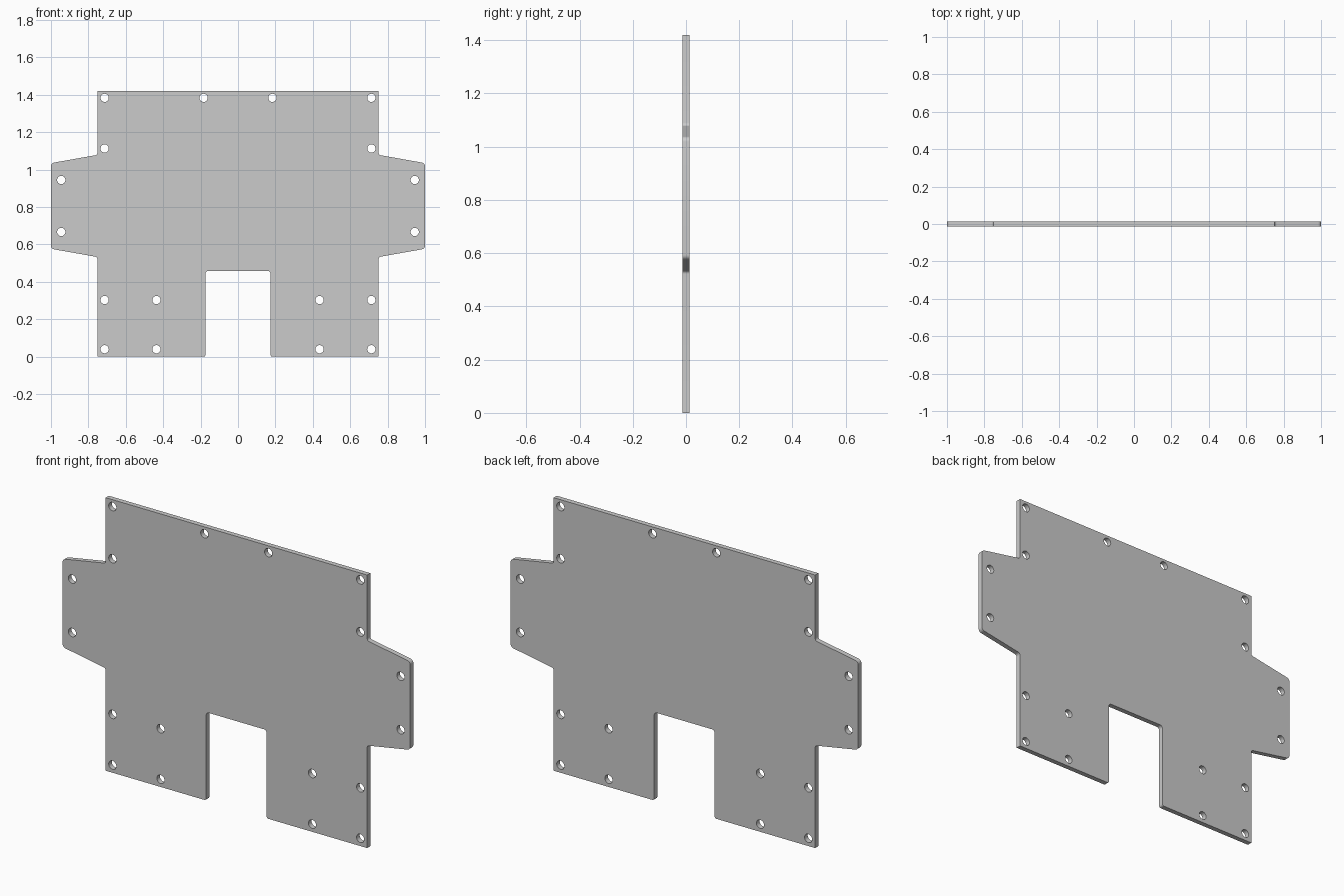
import bpy, math
from mathutils import Vector

if "Cube" in bpy.data.objects:
    bpy.data.objects.remove(bpy.data.objects["Cube"])

THICKNESS = 0.026
HOLE_R = 0.022


def rounded(corners, steps=6):
    """Replace each (x, z, radius) corner with a true arc."""
    out = []
    n = len(corners)
    for i, (x, z, r) in enumerate(corners):
        p = Vector((x, z))
        if r == 0:
            out.append(p)
            continue
        a = (Vector(corners[i - 1][:2]) - p).normalized()
        b = (Vector(corners[(i + 1) % n][:2]) - p).normalized()
        half = a.angle(b) / 2
        centre = p + (a + b).normalized() * (r / math.sin(half))
        trim = r / math.tan(half)
        start, end = p + a * trim - centre, p + b * trim - centre
        sweep = start.angle(end)
        for k in range(steps + 1):
            t = k / steps
            d = start * math.sin((1 - t) * sweep) + end * math.sin(t * sweep)
            out.append(centre + d / math.sin(sweep))
    return out


def circle(cx, cz, r, n=32):
    return [Vector((cx + r * math.cos(math.tau * k / n),
                    cz + r * math.sin(math.tau * k / n))) for k in range(n)]


def add_loop(curve, points):
    spline = curve.splines.new('POLY')
    spline.points.add(len(points) - 1)
    for sp, p in zip(spline.points, points):
        sp.co = (p.x, p.y, 0, 1)
    spline.use_cyclic_u = True


# Right half of the outline, from notch top to top edge: x, z, corner radius
half_outline = [
    (0.174, 0.459, 0.016), (0.174, 0.0, 0.01), (0.752, 0.0, 0),
    (0.752, 0.533, 0.014), (1.0, 0.577, 0.02), (1.0, 1.035, 0.02),
    (0.752, 1.079, 0.014), (0.752, 1.42, 0),
]
outline = half_outline + [(-x, z, r) for x, z, r in reversed(half_outline)]

# Screw holes on the right half, mirrored to the left
holes = [
    (0.184, 1.384), (0.713, 1.384), (0.713, 1.113),
    (0.945, 0.945), (0.945, 0.667),
    (0.713, 0.303), (0.436, 0.303), (0.713, 0.040), (0.436, 0.040),
]

# Flat plate: filled outline with holes, extruded to thickness
curve = bpy.data.curves.new("mounting_plate", 'CURVE')
curve.dimensions = '2D'
curve.fill_mode = 'BOTH'
curve.extrude = THICKNESS / 2
add_loop(curve, rounded(outline))
for x, z in holes:
    for s in (-1, 1):
        add_loop(curve, circle(s * x, z, HOLE_R))

plate = bpy.data.objects.new("mounting_plate", curve)
bpy.context.collection.objects.link(plate)
plate.rotation_euler.x = math.pi / 2
bpy.context.view_layer.objects.active = plate
plate.select_set(True)
bpy.ops.object.convert(target='MESH')
plate = bpy.context.object

# Weld faces to the rim, then smooth only the rounded walls
bpy.ops.object.transform_apply(location=False, rotation=True, scale=False)
bpy.ops.object.mode_set(mode='EDIT')
bpy.ops.mesh.select_all(action='SELECT')
bpy.ops.mesh.remove_doubles(threshold=0.0001)
bpy.ops.mesh.normals_make_consistent(inside=False)
bpy.ops.object.mode_set(mode='OBJECT')
bpy.ops.object.shade_smooth_by_angle(angle=math.radians(30))
